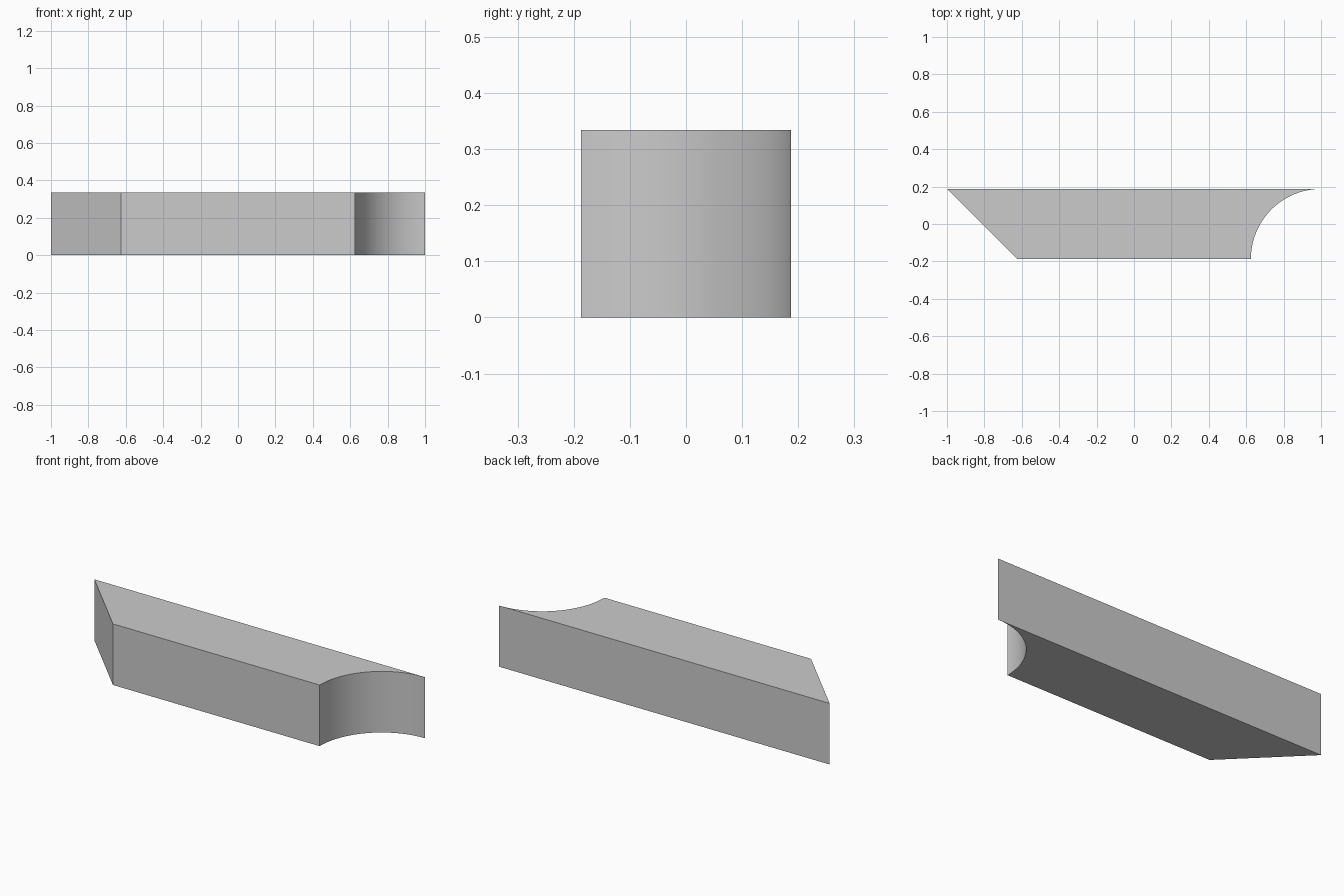
import bpy, bmesh, math

if "Cube" in bpy.data.objects:
    bpy.data.objects.remove(bpy.data.objects["Cube"])

HALF_W = 0.1875   # half depth in y
R = 0.375         # cove radius
HEIGHT = 0.334
SEGMENTS = 48

# Plan outline: mitred left end, straight front, concave quarter-round right end
outline = [(-1, HALF_W), (-0.625, -HALF_W)]
for i in range(SEGMENTS + 1):
    a = math.pi - (math.pi / 2) * i / SEGMENTS
    outline.append((1 + R * math.cos(a), -HALF_W + R * math.sin(a)))

# Extrude the outline upwards
bm = bmesh.new()
base = bm.faces.new([bm.verts.new((x, y, 0)) for x, y in outline])
top = bmesh.ops.extrude_face_region(bm, geom=[base], use_keep_orig=True)
bmesh.ops.translate(bm, vec=(0, 0, HEIGHT),
                    verts=[v for v in top["geom"] if isinstance(v, bmesh.types.BMVert)])
bmesh.ops.recalc_face_normals(bm, faces=bm.faces[:])

mesh = bpy.data.meshes.new("coved_block")
bm.to_mesh(mesh)
bm.free()
block = bpy.data.objects.new("coved_block", mesh)
bpy.context.collection.objects.link(block)

# Smooth cove, crisp edges
bpy.context.view_layer.objects.active = block
block.select_set(True)
bpy.ops.object.shade_smooth_by_angle(angle=math.radians(30))
